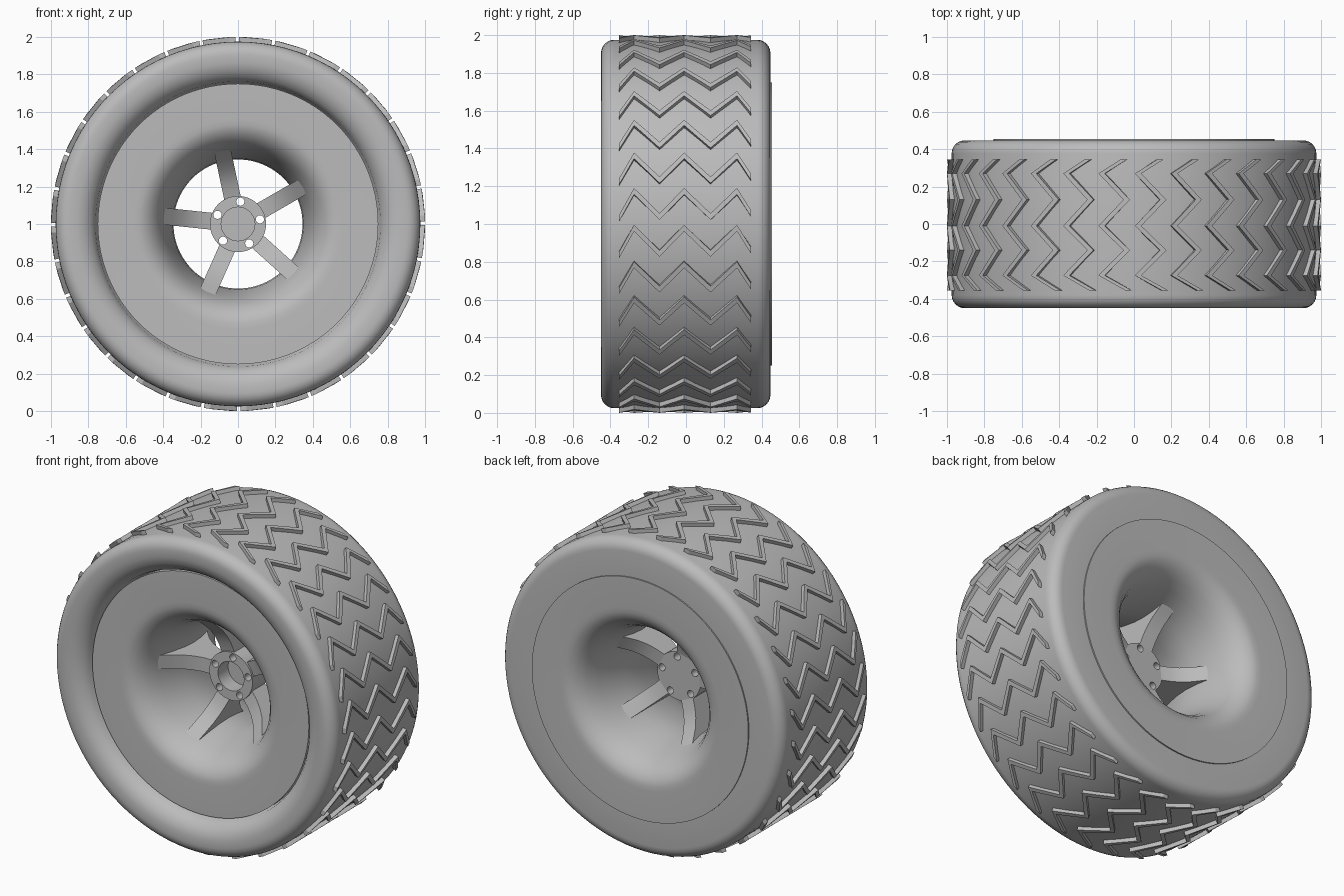
import bpy, bmesh, math
from mathutils import Matrix

if "Cube" in bpy.data.objects:
    bpy.data.objects.remove(bpy.data.objects["Cube"])

grey = bpy.data.materials.new("mid_grey")
grey.diffuse_color = (0.5, 0.5, 0.5, 1)
grey.use_nodes = True
grey.node_tree.nodes["Principled BSDF"].inputs["Base Color"].default_value = grey.diffuse_color
AXLE = Matrix.Translation((0, 0, 1))


def finish(name, bm, angle=35):
    """Turn a bmesh, built around the origin, into a finished object."""
    bmesh.ops.recalc_face_normals(bm, faces=bm.faces)
    bm.transform(AXLE)
    mesh = bpy.data.meshes.new(name)
    bm.to_mesh(mesh)
    bm.free()
    mesh.materials.append(grey)
    ob = bpy.data.objects.new(name, mesh)
    bpy.context.collection.objects.link(ob)
    bpy.ops.object.select_all(action='DESELECT')
    ob.select_set(True)
    bpy.context.view_layer.objects.active = ob
    if angle:
        bpy.ops.object.shade_smooth_by_angle(angle=math.radians(angle))
    return ob


def lathe(name, profile, steps=96):
    """Spin a closed (radius, y) profile around the axle."""
    bm = bmesh.new()
    rings = []
    for i in range(steps):
        a = 2 * math.pi * i / steps
        rings.append([bm.verts.new((r * math.cos(a), y, r * math.sin(a))) for r, y in profile])
    n = len(profile)
    for i in range(steps):
        p, q = rings[i], rings[(i + 1) % steps]
        for j in range(n):
            k = (j + 1) % n
            bm.faces.new((p[j], p[k], q[k], q[j]))
    return finish(name, bm)


def arc(r, y, rad, a0, a1, n=6):
    """Rounded corner in (radius, y) space."""
    angles = [math.radians(a0 + (a1 - a0) * i / n) for i in range(n + 1)]
    return [(r + rad * math.cos(a), y + rad * math.sin(a)) for a in angles]


def cylinder(bm, radius, y0, y1, x=0, z=0, segs=32):
    m = Matrix.Translation((x, (y0 + y1) / 2, z)) @ Matrix.Rotation(math.pi / 2, 4, 'X')
    bmesh.ops.create_cone(bm, cap_ends=True, segments=segs, radius1=radius,
                          radius2=radius, depth=y1 - y0, matrix=m)


# Tyre: rolled lip on the front, flat wall on the back
lathe("tyre", [(0.72, -0.30), (0.755, -0.34), (0.762, -0.38), (0.785, -0.412), (0.82, -0.438),
               (0.86, -0.449)]
      + arc(0.905, -0.38, 0.07, -90, 0) + arc(0.905, 0.377, 0.07, 0, 90)
      + [(0.75, 0.447), (0.72, 0.40)])

# Wheel: flat discs joined by a trumpet-shaped bore
half = [(0.75, 0.0), (0.56, 0.0), (0.53, 0.002), (0.50, 0.009), (0.46, 0.036),
        (0.425, 0.08), (0.395, 0.15), (0.37, 0.24), (0.351, 0.335)]
lathe("wheel_disc", [(r, -0.37 + d) for r, d in half] + [(0.345, 0.04)]
      + [(r, 0.455 - d) for r, d in reversed(half)])

# Spokes: flared plates from hub to bore
edge = [(0.14, 0.055), (0.20, 0.07), (0.25, 0.092), (0.30, 0.125), (0.35, 0.175), (0.405, 0.235)]
outline = [(r, -y) for r, y in edge] + [(r, y + 0.015) for r, y in reversed(edge)]
bm = bmesh.new()
for k in range(5):
    rot = Matrix.Rotation(-math.radians(102 + 72 * k), 4, 'Y')
    sides = []
    for w in (-0.045, 0.045):
        verts = [bm.verts.new((r, y, w)) for r, y in outline]
        for v in verts:
            v.co = rot @ v.co
        sides.append(verts)
    a, b = sides
    bm.faces.new(a)
    bm.faces.new(b[::-1])
    for j in range(len(a)):
        i = (j + 1) % len(a)
        bm.faces.new((a[j], b[j], b[i], a[i]))
finish("spokes", bm)

# Hub: front cup and five through bolt holes
bm = bmesh.new()
cylinder(bm, 0.15, -0.07, 0.07, segs=48)
hub = finish("hub", bm, 0)
bm = bmesh.new()
cylinder(bm, 0.09, -0.2, 0.03)
for k in range(5):
    t = math.radians(84 + 72 * k)
    cylinder(bm, 0.022, -0.2, 0.2, 0.12 * math.cos(t), 0.12 * math.sin(t), 16)
cutter = finish("hub_cutter", bm, 0)
cutter.hide_render = True
mod = hub.modifiers.new("holes", 'BOOLEAN')
mod.operation = 'DIFFERENCE'
mod.object = cutter
bpy.ops.object.select_all(action='DESELECT')
hub.select_set(True)
bpy.context.view_layer.objects.active = hub
bpy.ops.object.modifier_apply(modifier="holes")
bpy.data.objects.remove(cutter)
bpy.ops.object.shade_smooth_by_angle(angle=math.radians(35))

# Tread: zigzag ribs repeated around the tyre (y, angle offset)
zigzag = [(-0.355, -0.145), (-0.275, 0.0), (-0.14, -0.135), (-0.01, 0.0),
          (0.13, -0.135), (0.27, 0.0), (0.345, -0.12)]
RIBS, WIDTH = 32, 0.034
bm = bmesh.new()
for k in range(RIBS):
    base = 2 * math.pi * k / RIBS - 0.005
    rows = []
    for y, off in zigzag:
        t = base + off
        rows.append([bm.verts.new((r * math.cos(u), y, r * math.sin(u)))
                     for r, u in ((0.96, t), (1.0, t), (1.0, t - WIDTH), (0.96, t - WIDTH))])
    for p, q in zip(rows, rows[1:]):
        for j in range(4):
            i = (j + 1) % 4
            bm.faces.new((p[j], p[i], q[i], q[j]))
    bm.faces.new(rows[0])
    bm.faces.new(rows[-1][::-1])
finish("tread_ribs", bm, 20)
